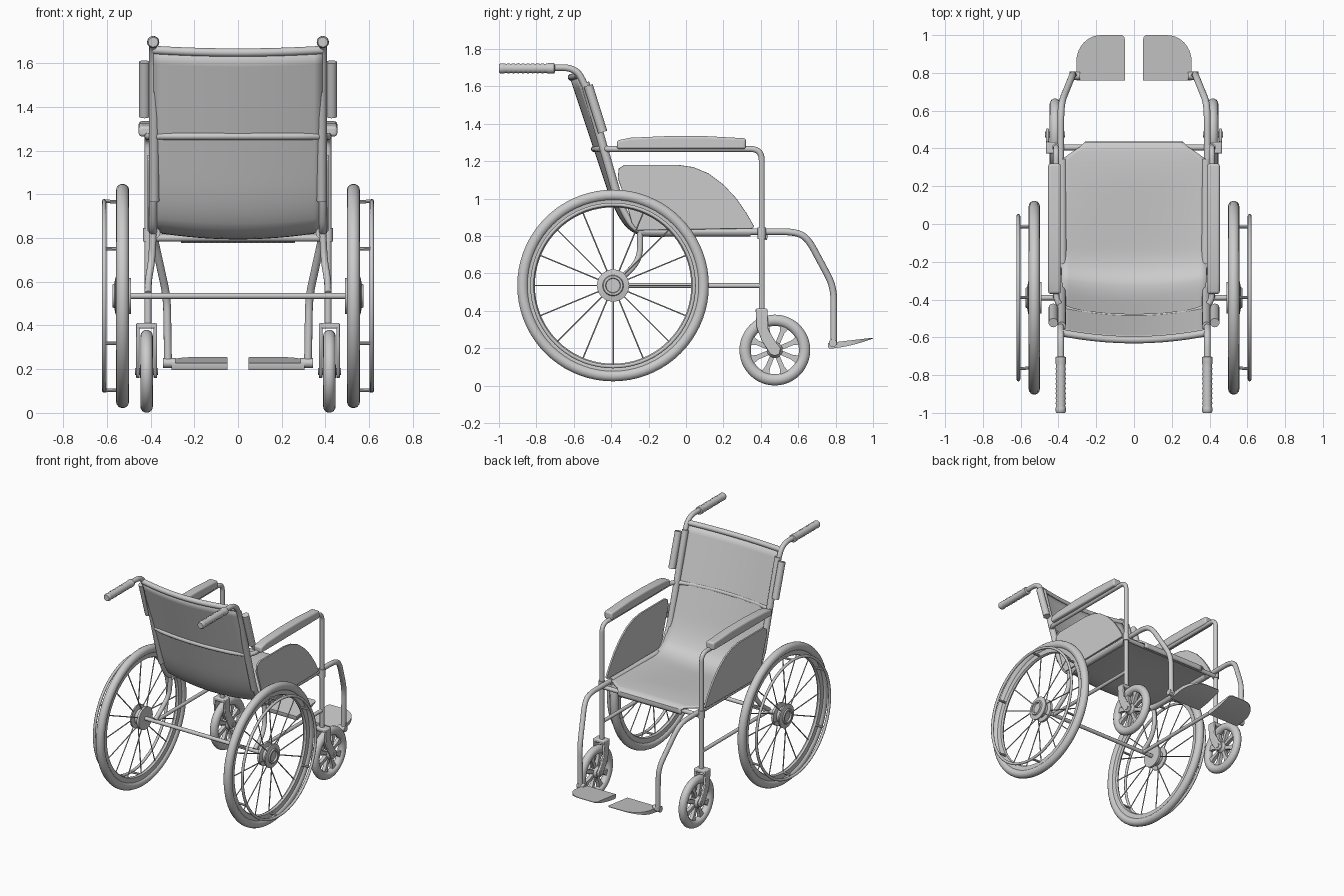
import bpy, bmesh, math
from mathutils import Vector

if "Cube" in bpy.data.objects:
    bpy.data.objects.remove(bpy.data.objects["Cube"])


def finish(name, me, mirror, bevel=0.0, solid=0.0):
    ob = bpy.data.objects.new(name, me)
    bpy.context.collection.objects.link(ob)
    if solid:
        m = ob.modifiers.new("thickness", 'SOLIDIFY')
        m.thickness, m.offset = solid, 0
    if bevel:
        m = ob.modifiers.new("bevel", 'BEVEL')
        m.width, m.segments = bevel, 3
    if mirror:
        ob.modifiers.new("mirror", 'MIRROR')
    return ob


def fillet(pts, d):
    pts = [Vector(p) for p in pts]
    out = [pts[0]]
    for p, c, n in zip(pts, pts[1:], pts[2:]):
        a = c + (p - c).normalized() * min(d, (p - c).length * .48)
        b = c + (n - c).normalized() * min(d, (n - c).length * .48)
        for i in range(8):
            t = i / 7
            out.append(a * (1 - t) ** 2 + c * 2 * t * (1 - t) + b * t * t)
    return out + [pts[-1]]


def tube(name, paths, r, d=0.0, mirror=True, res=4):
    cu = bpy.data.curves.new(name, 'CURVE')
    cu.dimensions, cu.bevel_depth, cu.bevel_resolution = '3D', r, res
    cu.use_fill_caps = True
    for path in paths:
        pts = fillet(path, d) if d else path
        sp = cu.splines.new('POLY')
        sp.points.add(len(pts) - 1)
        for q, p in zip(sp.points, pts):
            q.co = (*p, 1)
    tmp = bpy.data.objects.new(name + "_curve", cu)
    bpy.context.collection.objects.link(tmp)
    bpy.context.view_layer.update()
    me = bpy.data.meshes.new_from_object(tmp.evaluated_get(bpy.context.evaluated_depsgraph_get()))
    bpy.data.objects.remove(tmp)
    return finish(name, me, mirror)


def loft(name, rings, closed=False, mirror=True, bevel=0.0):
    bm = bmesh.new()
    vs = [[bm.verts.new(p) for p in ring] for ring in rings]
    n = len(rings[0])
    for i in range(len(vs) if closed else len(vs) - 1):
        a, b = vs[i], vs[(i + 1) % len(vs)]
        for j in range(n):
            bm.faces.new((a[j], a[(j + 1) % n], b[(j + 1) % n], b[j]))
    if not closed:
        bm.faces.new(vs[0])
        bm.faces.new(vs[-1])
    bmesh.ops.remove_doubles(bm, verts=bm.verts, dist=1e-5)
    bmesh.ops.recalc_face_normals(bm, faces=bm.faces)
    me = bpy.data.meshes.new(name)
    bm.to_mesh(me)
    bm.free()
    return finish(name, me, mirror, bevel)


def lathe(name, prof, cy, cz, n=64):
    # profile of (x, radius), spun about an axle along x
    return loft(name, [[(x, cy + r * math.cos(a), cz + r * math.sin(a)) for x, r in prof]
                       for a in (2 * math.pi * i / n for i in range(n))], True)


def plate(name, outline, x0, x1, bevel=0.0):
    return loft(name, [[(x, y, z) for y, z in outline] for x in (x0, x1)], bevel=bevel)


def oval(x, r, hx, hr, n=14):
    return [(x + hx * math.cos(2 * math.pi * i / n), r + hr * math.sin(2 * math.pi * i / n)) for i in range(n)]


# rear wheels
WY, WZ = -.39, .535


def wp(x, r, a):
    return (x, WY + r * math.cos(a), WZ + r * math.sin(a))


lathe("rear_tyre", oval(.528, .483, .03, .03), WY, WZ, 72)
lathe("rear_rim", [(.512, .46), (.515, .425), (.528, .418), (.541, .425), (.544, .46)], WY, WZ, 72)
lathe("hand_rim", oval(.612, .433, .01, .01, 10), WY, WZ, 72)
lathe("rear_hub", [(.49, 0), (.49, .083), (.508, .083), (.514, .055), (.545, .055), (.55, .086), (.56, .086),
                   (.566, .056), (.574, .052), (.574, .04), (.562, .037), (.562, 0)], WY, WZ, 40)
tube("rear_spokes", [[wp(.503 if i % 2 else .553, .07, i * math.pi / 8), wp(.528, .425, i * math.pi / 8)]
                     for i in range(16)], .004, res=1)
tube("hand_rim_struts", [[wp(.54, .43, a), wp(.61, .433, a)]
                         for a in (math.pi / 6 + i * math.pi / 3 for i in range(6))], .008, res=2)
tube("rear_axle", [[(-.5, WY, WZ), (.5, WY, WZ)]], .014, mirror=False)

# caster wheels
CX, CY, CZ = .418, .475, .19
lathe("caster_tyre", oval(CX, .159, .029, .031), CY, CZ, 48)
lathe("caster_hub", [(CX - .03, 0), (CX - .03, .03), (CX - .015, .042), (CX + .015, .042),
                     (CX + .03, .03), (CX + .03, 0)], CY, CZ, 24)
for i in range(8):
    a = math.pi / 8 + i * math.pi / 4
    c, s = math.cos(a), math.sin(a)
    plate("caster_spoke", [(CY + r * c - w * s, CZ + r * s + w * c)
                           for r, w in ((.03, .012), (.1, .013), (.135, .024), (.135, -.024), (.1, -.013), (.03, -.012))],
          CX - .013, CX + .013)
FORK = [(.372, .41), (.435, .41), (.44, .3), (.475, .24), (.506, .2), (.5, .168), (.475, .158),
        (.45, .168), (.405, .24), (.378, .31)]
plate("caster_fork_inner", FORK, .37, .386, .005)
plate("caster_fork_outer", FORK, .45, .466, .005)
plate("caster_fork_crown", [(.373, .385), (.373, .412), (.435, .412), (.435, .385)], .371, .465, .008)
tube("caster_axle", [[(.365, CY, CZ), (.471, CY, CZ)]], .016)

# frame tubes
TX = .388
tube("main_frame", [[(TX, -.95, 1.7), (TX, -.59, 1.7), (TX, -.535, 1.6), (TX, -.35, .96), (TX, -.27, .823),
                     (TX, .58, .823), (TX - .006, .65, .79), (.325, .79, .53), (.32, .79, .22)]], .018, .07)
tube("arm_frame", [[(.412, .405, .4), (.412, .405, 1.265), (.412, -.43, 1.265), (.3, -.47, 1.265),
                    (.12, -.49, 1.265), (0, -.492, 1.265)]], .016, .06)
tube("rear_drop_tube", [[(TX, -.245, .82), (.395, -.245, .69), (.41, -.3, .61), (.412, -.39, .545)]], .016, .06)
tube("lower_side_rail", [[(.412, -.39, .535), (.412, .405, .535)]], .013)
tube("front_crossbar", [[(-.412, .405, .8), (.412, .405, .8)]], .016, mirror=False)
tube("post_collar", [[(.412, .405, .785), (.412, .405, .845)]], .022)

# push grips with ridges
prof = [(-1, .0), (-1, .022), (-.992, .027)]
for i in range(9):
    y = -.975 + i * .026
    prof += [(y, .0275), (y + .013, .0235)]
prof += [(-.735, .028), (-.705, .028), (-.7, .018), (-.7, 0)]
loft("push_grip", [[(TX + r * math.cos(a), y, 1.696 + r * math.sin(a)) for y, r in prof]
                   for a in (2 * math.pi * i / 20 for i in range(20))], True)

# armrest pads, side panels, back tube pads
plate("armrest_pad", [(-.37, 1.265), (-.37, 1.31), (-.3, 1.325), (-.1, 1.334), (.1, 1.334), (.32, 1.322), (.32, 1.265)],
      .388, .454, .012)
plate("side_panel", [(-.32, .98), (-.365, 1.11), (-.36, 1.16), (-.33, 1.18), (-.04, 1.18), (.04, 1.168), (.12, 1.135),
                     (.2, 1.075), (.27, 1.0), (.325, .92), (.365, .85), (.355, .84), (-.26, .83), (-.29, .87)],
      .4, .414, .003)
tube("back_side_pad", [[(.428, -.523, 1.605), (.428, -.445, 1.355)]], .025)

# cloth seat and back in one sheet
path = fillet([(0, -.575, 1.655), (0, -.34, .95), (0, -.25, .832), (0, .33, .832)], .13)
dense = []
for a, b in zip(path, path[1:]):
    k = max(1, int((b - a).length / .06))
    dense += [a.lerp(b, i / k) for i in range(k)]
dense += [Vector((0, y, z)) for y, z in ((.34, .832), (.385, .83), (.41, .828), (.428, .815), (.43, .795), (.425, .78))]
bm = bmesh.new()
rows = []
N = 20
for i, p in enumerate(dense):
    t = (dense[min(i + 1, len(dense) - 1)] - dense[max(i - 1, 0)]).normalized()
    nrm = Vector((0, t.z, -t.y))
    sag = .04 * max(0, min(1, (.25 - p.y) / .5))
    half = .385 - .125 * max(0, min(1, (p.y - .345) / .08))
    rows.append([bm.verts.new(Vector((half * u, p.y, p.z)) + nrm * sag * (1 - u * u))
                 for u in (2 * j / N - 1 for j in range(N + 1))])
for a, b in zip(rows, rows[1:]):
    for j in range(N):
        bm.faces.new((a[j], a[j + 1], b[j + 1], b[j]))
me = bpy.data.meshes.new("seat_and_back")
bm.to_mesh(me)
bm.free()
finish("seat_and_back", me, False, solid=.014)
tube("back_top_hem", [[(.385 * u, -.575 - .038 * (1 - u * u), 1.66 - .012 * (1 - u * u))
                       for u in (j / 8 - 1 for j in range(17))]], .019, mirror=False)
tube("seat_side_hem", [[(.38, -.25, .823), (.38, .345, .823)]], .025)
tube("back_side_hem", [[(.383, -.54, 1.62), (.383, -.355, .97)]], .023)

# footplates
rings = []
for y in (.76, .765, .78, .8, .83, .86, .88, .9, .92, .94, .96, .975, .988, .996, 1.0):
    top = .228 + .028 * (y - .76) / .24
    thick = .004 + .028 * (1 - ((y - .79) / .21) ** 2) * (.7 if y < .763 else 1)
    k = max(0, (y - .86) / .14)
    xo = .175 + .13 * math.sqrt(max(0, 1 - k * k))
    xi = .048 + max(0, y - .98) ** 2 * 40
    rings.append([(xi, y, top), (xo, y, top), (xo, y, top - thick), (xi, y, top - thick)])
loft("footplate", rings)
tube("footplate_pivot", [[(.285, .785, .228), (.342, .785, .228)]], .022)

bpy.ops.object.select_all(action='SELECT')
bpy.context.view_layer.objects.active = bpy.data.objects["seat_and_back"]
bpy.ops.object.shade_smooth_by_angle(angle=math.radians(40))
